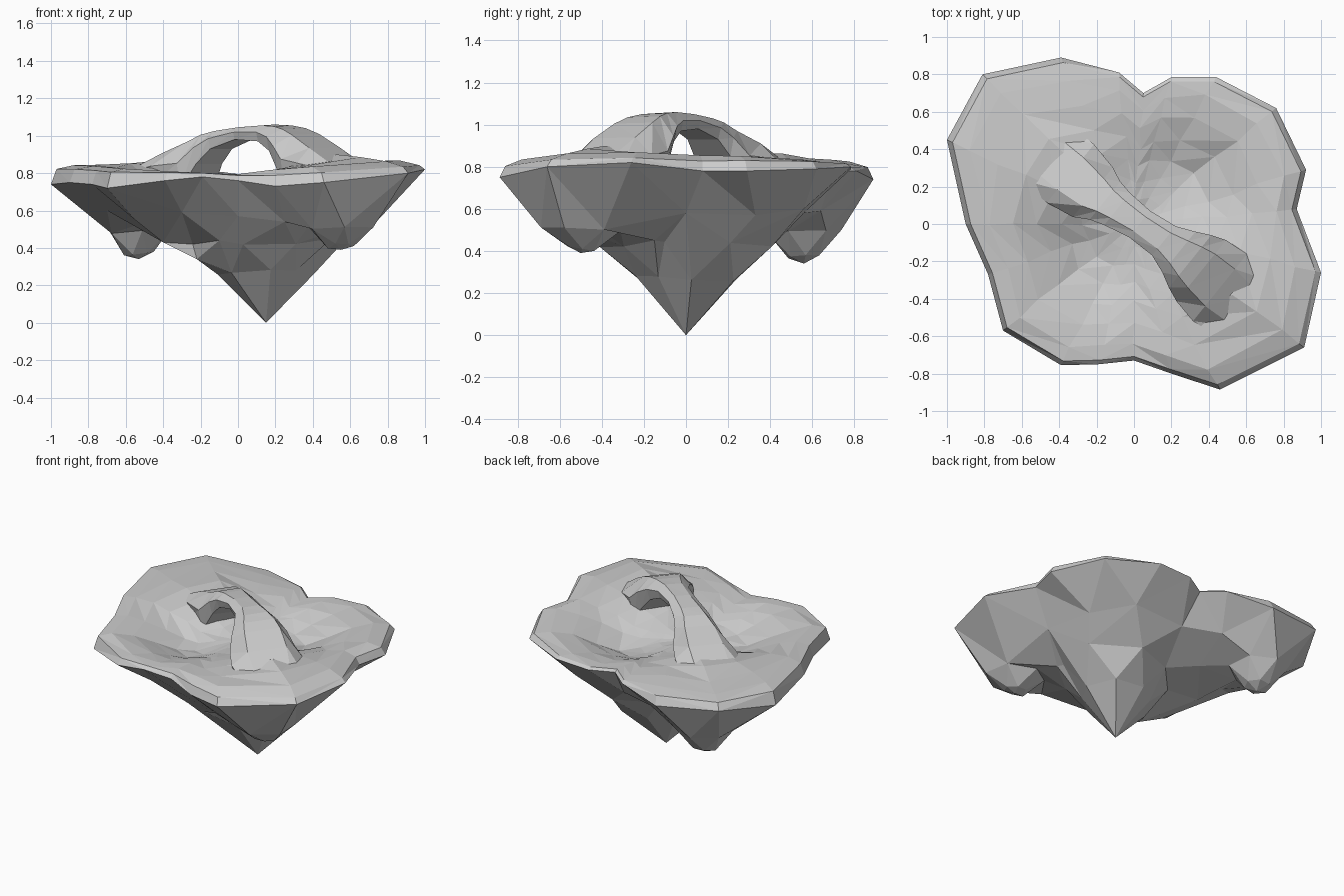
import bpy, math, random
from mathutils import Vector
from mathutils.geometry import delaunay_2d_cdt

if "Cube" in bpy.data.objects:
    bpy.data.objects.remove(bpy.data.objects["Cube"])

random.seed(4)

# Rim outline of the island: x, y, height of the lower rim edge
RIM = [(1.0, -.26, .82), (.87, .08, .78), (.92, .29, .78), (.76, .62, .79), (.44, .785, .80),
       (.20, .785, .79), (.05, .70, .78), (-.08, .81, .78), (-.39, .89, .74), (-.81, .80, .78),
       (-1.0, .45, .74), (-.90, 0, .75), (-.78, -.27, .74), (-.70, -.57, .72), (-.39, -.755, .76),
       (-.19, -.75, .78), (0, -.73, .76), (.20, -.80, .73), (.46, -.885, .75), (.91, -.66, .80)]
N = len(RIM)


def make(name, verts, faces):
    me = bpy.data.meshes.new(name)
    me.from_pydata([tuple(v) for v in verts], [], faces)
    me.validate()
    ob = bpy.data.objects.new(name, me)
    bpy.context.collection.objects.link(ob)
    bpy.ops.object.select_all(action='DESELECT')
    bpy.context.view_layer.objects.active = ob
    ob.select_set(True)
    bpy.ops.object.mode_set(mode='EDIT')
    bpy.ops.mesh.select_all(action='SELECT')
    bpy.ops.mesh.normals_make_consistent(inside=False)
    bpy.ops.object.mode_set(mode='OBJECT')
    return ob


# Ground height: two hollows either side of the arch, gentle banks under its feet
def ground(x, y):
    z = .80 + .06 * abs(x) + .01 * x
    for cx, cy, amp, s in [(-.24, -.2, -.13, .27), (.29, .25, -.13, .27),
                           (-.43, .34, .05, .22), (.52, -.40, .06, .23)]:
        z += amp * math.exp(-((x - cx) ** 2 + (y - cy) ** 2) / s ** 2)
    return z


# Hanging spike: a tip plus rings of points, stretched along the diagonal
def spike(x, y, tip, rings, n, stretch=0):
    pts = [(x, y, tip)]
    for k, (r, z) in enumerate(rings):
        for i in range(n):
            a = math.tau * (i + .5 * k) / n + .1
            q = r * (1 + stretch * math.cos(2 * a - math.pi / 2))
            pts.append((x + q * math.cos(a), y + q * math.sin(a), z + random.uniform(-.015, .015)))
    return pts


# Underside points: three spikes and the slopes between them
under = spike(.15, 0, 0, [(.25, .27), (.39, .43)], 8, .17)
under += spike(-.53, .56, .34, [(.08, .37), (.18, .49)], 6)
under += spike(.55, -.50, .39, [(.07, .41), (.19, .50)], 6)
under += [(-.45, .08, .46), (-.40, -.20, .43), (-.55, -.34, .55), (-.30, -.52, .59),
          (-.70, .08, .60), (0, -.56, .57), (.25, -.60, .54), (.08, .56, .58), (.45, .56, .60),
          (.64, .33, .57), (.70, 0, .58), (-.18, .64, .59), (-.1, -.40, .44), (-.55, .2, .52),
          (-.2, .4, .47), (.5, -.15, .45), (-.22, -.20, .34)]
allpts = [Vector(p) for p in RIM] + [Vector(p) for p in under]
co, _, tris, orig, _, _ = delaunay_2d_cdt([p.xy for p in allpts],
                                          [(i, (i + 1) % N) for i in range(N)], [], 1, 1e-5)
verts = [Vector((c.x, c.y, allpts[o[0]].z if o else .6)) for c, o in zip(co, orig)]
index = {o[0]: i for i, o in enumerate(orig) if o}
faces = [list(t) for t in tris]

# Rim band and hollowed top, as shrinking rings that share the rim points
prev = [index[i] for i in range(N)]
for s in (.97, .87, .72, .57, .43, .30, .17):
    ring = []
    for x, y, z in RIM:
        j = 0 if s > .9 else .01
        px = x * s + random.uniform(-j, j)
        py = y * s + random.uniform(-j, j)
        pz = .79 + .04 * abs(x) + .25 * (z - .77) if s > .9 else ground(px, py) + random.uniform(-.005, .005)
        ring.append(len(verts))
        verts.append(Vector((px, py, pz)))
    for i in range(N):
        k = (i + 1) % N
        a, b, c, d = prev[i], prev[k], ring[k], ring[i]
        faces += [[a, b, c], [a, c, d]] if i % 2 else [[a, b, d], [b, c, d]]
    prev = ring
verts.append(Vector((0, 0, ground(0, 0))))
for i in range(N):
    faces.append([prev[i], prev[(i + 1) % N], len(verts) - 1])
make("floating_island", verts, faces)

# Natural rock arch across the top, feet sunk in the banks: x, y, half width, top, bottom
ARCH = [(-.50, .40, .20, .81, .77), (-.34, .27, .20, .91, .75), (-.22, .17, .17, .97, .71),
        (-.155, .125, .13, 1.01, .85), (-.09, .08, .11, 1.03, .93), (.03, 0, .09, 1.05, .98),
        (.16, -.09, .10, 1.06, .97), (.24, -.15, .14, 1.055, .92), (.30, -.20, .18, 1.04, .83),
        (.36, -.25, .21, 1.01, .71), (.46, -.34, .23, .94, .75), (.60, -.46, .20, .83, .78)]
across = Vector((.63, .78, 0))
averts, afaces = [], []
for x, y, w, top, low in ARCH:
    mid = low + (top - low) * .55
    for u, z in [(-.55, top - .005), (.55, top), (1, mid), (.85, low), (-.85, low), (-1, mid)]:
        averts.append(Vector((x, y, z)) + across * u * w)
for i in range(len(ARCH) - 1):
    for k in range(6):
        a, b = 6 * i + k, 6 * i + (k + 1) % 6
        afaces += [[a, b, b + 6], [a, b + 6, a + 6]]
afaces += [list(range(6)), list(range(len(averts) - 6, len(averts)))]
make("rock_arch", averts, afaces)
